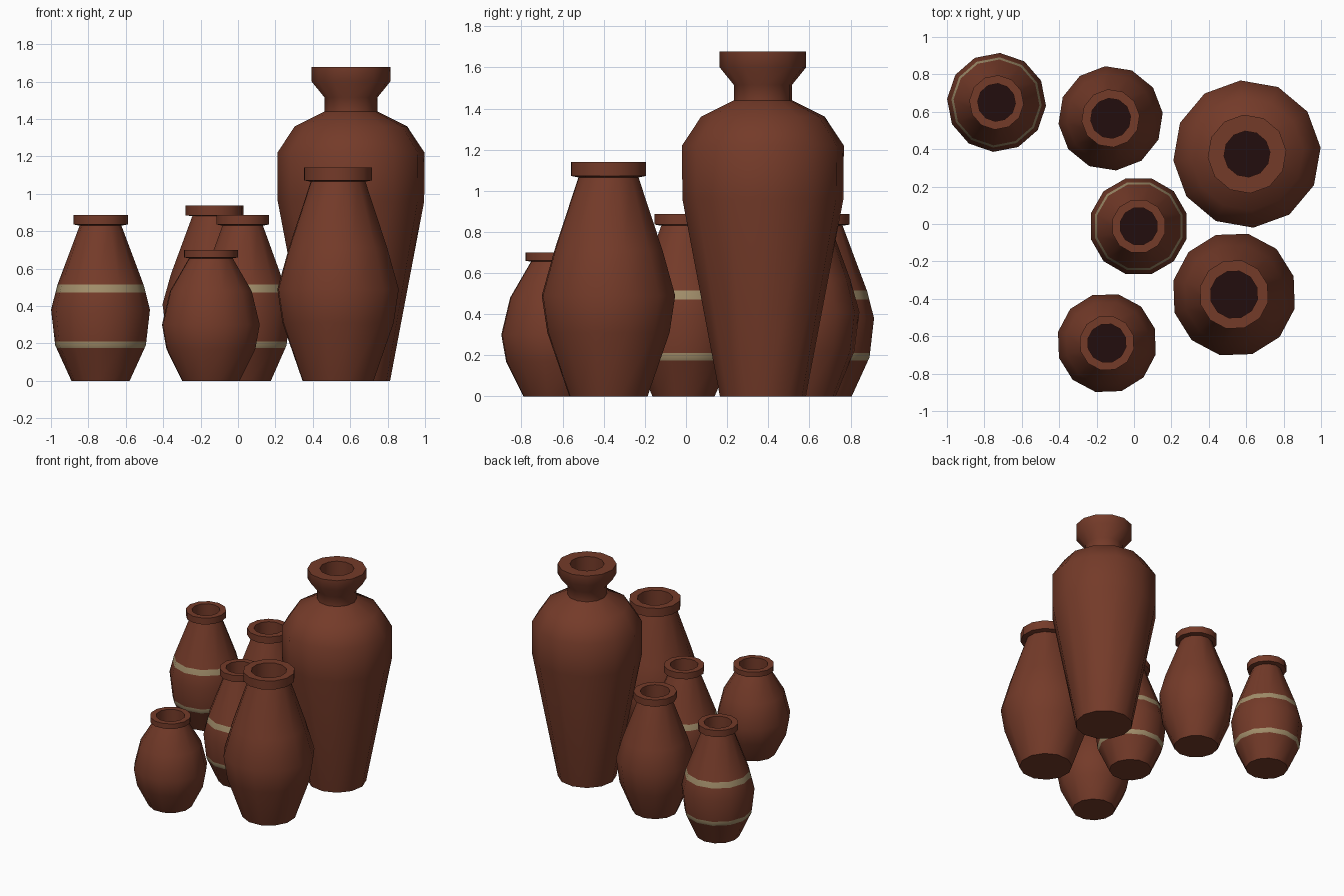
import bpy, math

if "Cube" in bpy.data.objects:
    bpy.data.objects.remove(bpy.data.objects["Cube"])

def material(name, rgb):
    m = bpy.data.materials.new(name)
    m.diffuse_color = (*rgb, 1)
    m.use_nodes = True
    m.node_tree.nodes["Principled BSDF"].inputs["Base Color"].default_value = m.diffuse_color
    return m

CLAY = material("terracotta", (0.175, 0.043, 0.022))
CREAM = material("cream_stripe", (0.36, 0.27, 0.145))
DARK = material("dark_inside", (0.016, 0.004, 0.004))
SIDES = 12

def split_profile(profile, bands):
    """Add rings where the painted bands begin and end."""
    cuts = [z for band in bands for z in band]
    out = [profile[0]]
    for (r0, z0), (r1, z1) in zip(profile, profile[1:]):
        for c in sorted(cuts):
            if z0 < c < z1:
                out.append((r0 + (r1 - r0) * (c - z0) / (z1 - z0), c))
        out.append((r1, z1))
    return out

def pot(name, x, y, phase, body, rim, hole, bands=()):
    """Lathe: body, rim (radius, bottom, top), then the mouth going down."""
    rr, z0, z1 = rim
    depth = 0.2
    rings = split_profile(body, bands)
    rings += [(rr, z0), (rr, z1), (hole, z1), (hole, z1 - depth)]
    verts, faces, mats = [], [], []
    for r, z in rings:
        for i in range(SIDES):
            a = math.radians(phase) + math.tau * i / SIDES
            verts.append((r * math.cos(a), r * math.sin(a), z))
    faces.append(list(range(SIDES))[::-1])
    mats.append(0)
    for k in range(len(rings) - 1):
        mid = (rings[k][1] + rings[k + 1][1]) / 2
        striped = k < len(rings) - 5 and any(a < mid < b for a, b in bands)
        for i in range(SIDES):
            j = (i + 1) % SIDES
            faces.append([k * SIDES + i, k * SIDES + j,
                          (k + 1) * SIDES + j, (k + 1) * SIDES + i])
            mats.append(1 if striped else 0)
    last = (len(rings) - 1) * SIDES
    faces.append([last + i for i in range(SIDES)])   # dark mouth floor
    mats.append(2)
    me = bpy.data.meshes.new(name)
    me.from_pydata(verts, [], faces)
    for m in (CLAY, CREAM, DARK):
        me.materials.append(m)
    me.polygons.foreach_set("material_index", mats)
    ob = bpy.data.objects.new(name, me)
    ob.location = (x, y, 0)
    bpy.context.collection.objects.link(ob)
    bpy.ops.object.select_all(action='DESELECT')
    ob.select_set(True)
    bpy.context.view_layer.objects.active = ob
    bpy.ops.object.shade_smooth_by_angle(angle=math.radians(40))

# tall shouldered jar
pot("tall_jar", 0.604, 0.374, 5,
    [(0.21, 0), (0.393, 0.96), (0.395, 1.22), (0.302, 1.36), (0.142, 1.44), (0.142, 1.515)],
    (0.211, 1.60, 1.677), 0.123)

# large plain jar
pot("large_jar", 0.535, -0.377, 17,
    [(0.195, 0), (0.305, 0.31), (0.333, 0.49), (0.27, 0.71), (0.15, 1.065)],
    (0.187, 1.072, 1.14), 0.128)

# two striped jars
STRIPED = [(0.156, 0), (0.243, 0.19), (0.265, 0.38), (0.232, 0.51), (0.112, 0.83)]
BANDS = [(0.175, 0.21), (0.472, 0.515)]
for name, x, y, phase in (("striped_jar_middle", 0.025, -0.012, 15),
                          ("striped_jar_back", -0.735, 0.65, 26)):
    pot(name, x, y, phase, STRIPED, (0.146, 0.836, 0.887), 0.101, BANDS)

# medium plain jar
pot("medium_jar", -0.125, 0.565, 6,
    [(0.164, 0), (0.255, 0.22), (0.28, 0.41), (0.235, 0.57), (0.12, 0.88)],
    (0.156, 0.885, 0.938), 0.107)

# small round jar
pot("small_jar", -0.145, -0.637, 17,
    [(0.158, 0), (0.244, 0.17), (0.268, 0.30), (0.224, 0.48), (0.12, 0.655)],
    (0.148, 0.66, 0.70), 0.104)
